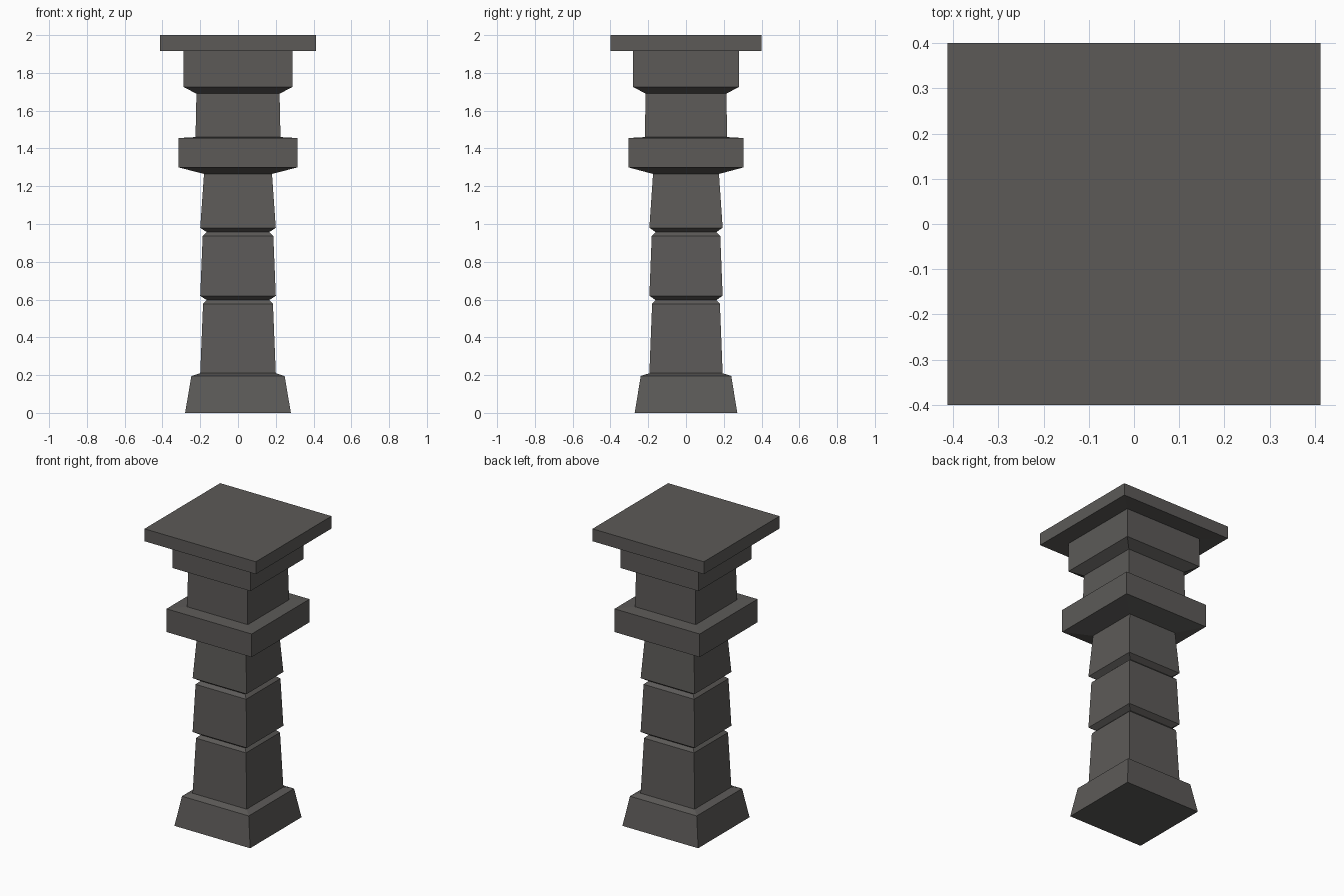
import bpy
import bmesh

cube = bpy.data.objects.get("Cube")
if cube:
    bpy.data.objects.remove(cube, do_unlink=True)

DEPTH = 0.97  # the pillar is slightly shallower than wide


def make_material(name, colour):
    mat = bpy.data.materials.new(name)
    mat.use_nodes = True
    mat.diffuse_color = colour
    mat.node_tree.nodes["Principled BSDF"].inputs["Base Color"].default_value = colour
    return mat


stone = make_material("grey stone", (0.107, 0.102, 0.097, 1))


def square_loft(name, rings, bottom=False, top=False):
    """Join square rings of (half width, height), closing only exposed ends."""
    bm = bmesh.new()
    loops = [[bm.verts.new((sx * w, sy * w * DEPTH, z))
              for sx, sy in ((-1, -1), (1, -1), (1, 1), (-1, 1))]
             for w, z in rings]
    for low, high in zip(loops, loops[1:]):
        for i in range(4):
            j = (i + 1) % 4
            bm.faces.new((low[i], low[j], high[j], high[i]))
    if bottom:
        bm.faces.new(loops[0][::-1])
    if top:
        bm.faces.new(loops[-1])
    mesh = bpy.data.meshes.new(name)
    bm.to_mesh(mesh)
    bm.free()
    mesh.materials.append(stone)
    obj = bpy.data.objects.new(name, mesh)
    bpy.context.collection.objects.link(obj)
    return obj


# Rings where neighbouring parts meet
foot_top = (0.20, 0.21)
groove_low = (0.165, 0.597)
groove_high = (0.165, 0.957)
shaft_top = (0.18, 1.265)
neck_base = (0.225, 1.46)
neck_top = (0.22, 1.69)
slab_seat = (0.288, 1.92)

# Flared foot
square_loft("base", [(0.28, 0), (0.247, 0.195), foot_top], bottom=True)

# Three tapered shaft blocks separated by grooves
square_loft("lower_shaft", [foot_top, (0.185, 0.577), groove_low])
square_loft("middle_shaft", [groove_low, (0.20, 0.62), (0.187, 0.937), groove_high])
square_loft("upper_shaft", [groove_high, (0.20, 0.98), shaft_top])

# Collar, neck and capital
square_loft("collar", [shaft_top, (0.315, 1.30), (0.315, 1.455), neck_base])
square_loft("neck", [neck_base, neck_top])
square_loft("capital", [neck_top, (0.288, 1.725), slab_seat])

# Wide top slab
square_loft("top_slab", [slab_seat, (0.412, 1.917), (0.412, 2.0)], top=True)
